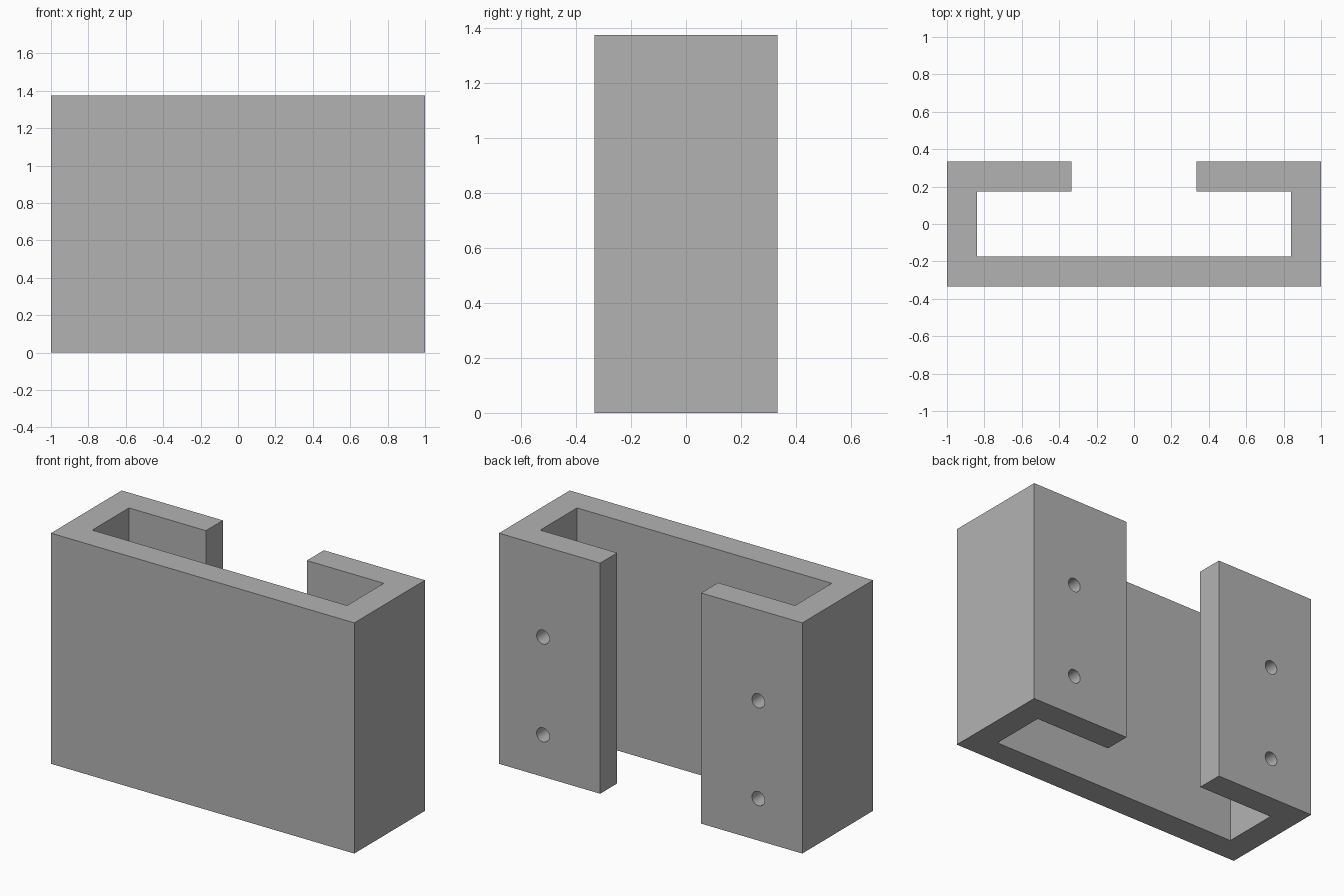
import bpy, bmesh
from math import radians

if "Cube" in bpy.data.objects:
    bpy.data.objects.remove(bpy.data.objects["Cube"])

HEIGHT, DEPTH, WALL, LIP = 1.375, 0.333, 0.16, 0.333

gray = bpy.data.materials.new("plain gray")
gray.use_nodes = True
color = (0.45, 0.45, 0.45, 1)
gray.diffuse_color = color
gray.node_tree.nodes["Principled BSDF"].inputs["Base Color"].default_value = color

# C-shaped channel: half profile, mirrored, then extruded upwards
half = [(1, -DEPTH), (1, DEPTH), (LIP, DEPTH), (LIP, DEPTH - WALL),
        (1 - WALL, DEPTH - WALL), (1 - WALL, WALL - DEPTH)]
profile = half + [(-x, y) for x, y in reversed(half)]
bm = bmesh.new()
base = bm.faces.new([bm.verts.new((x, y, 0)) for x, y in profile])
top = bmesh.ops.extrude_face_region(bm, geom=[base])["geom"]
bmesh.ops.translate(bm, vec=(0, 0, HEIGHT),
                    verts=[v for v in top if isinstance(v, bmesh.types.BMVert)])
bmesh.ops.recalc_face_normals(bm, faces=bm.faces)
mesh = bpy.data.meshes.new("channel_bracket")
bm.to_mesh(mesh)
bm.free()
bracket = bpy.data.objects.new("channel_bracket", mesh)
bpy.context.collection.objects.link(bracket)
mesh.materials.append(gray)

# Screw holes through both rear flanges
cutters = []
for x in (-0.71, 0.71):
    for z in (0.25, 0.833):
        bpy.ops.mesh.primitive_cylinder_add(
            vertices=32, radius=0.042, depth=2 * WALL,
            location=(x, DEPTH - WALL / 2, z), rotation=(radians(90), 0, 0))
        cutter = bpy.context.object
        cutter.name = "screw_hole_cutter"
        cutter.data.materials.append(gray)
        cutter.hide_render = True
        cutters.append(cutter)
        cut = bracket.modifiers.new("screw_hole", "BOOLEAN")
        cut.object = cutter
        cut.solver = "EXACT"

# Bake the holes, remove the cutters and smooth the bores
bpy.ops.object.select_all(action="DESELECT")
bpy.context.view_layer.objects.active = bracket
bracket.select_set(True)
for name in [m.name for m in bracket.modifiers]:
    bpy.ops.object.modifier_apply(modifier=name)
for cutter in cutters:
    bpy.data.objects.remove(cutter)
bpy.ops.object.shade_smooth_by_angle(angle=radians(30))
